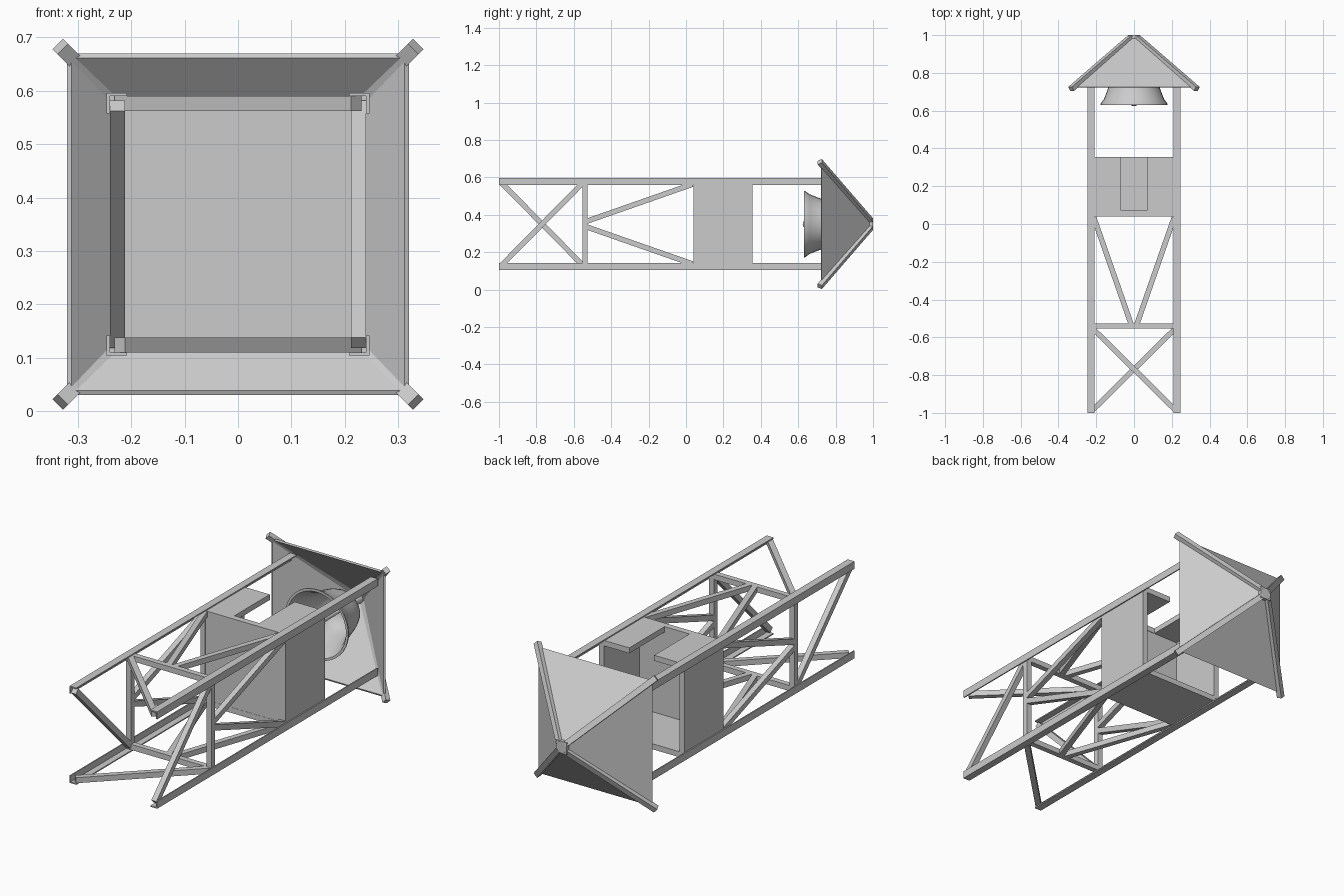
import bpy, bmesh, math
from mathutils import Matrix, Vector

if "Cube" in bpy.data.objects:
    bpy.data.objects.remove(bpy.data.objects["Cube"])

CZ = 0.35                       # height of the tower's long axis
BASE = Matrix.Translation((0, 0, CZ))


def turn(k):
    return BASE @ Matrix.Rotation(k * math.pi / 2, 4, 'Y')


def finish(bm, name, k=0):
    bmesh.ops.recalc_face_normals(bm, faces=bm.faces)
    bm.transform(turn(k))
    me = bpy.data.meshes.new(name)
    bm.to_mesh(me)
    bm.free()
    ob = bpy.data.objects.new(name, me)
    bpy.context.collection.objects.link(ob)
    return ob


def box(name, lo, hi, k=0):
    lo, hi = Vector(lo), Vector(hi)
    bm = bmesh.new()
    bmesh.ops.create_cube(bm, size=1, matrix=Matrix.Translation((lo + hi) / 2)
                          @ Matrix.Diagonal((*(hi - lo), 1)))
    return finish(bm, name, k)


def bar(name, a, b, width, depth, normal, k=0):
    a, b = Vector(a), Vector(b)
    d = (b - a).normalized()
    side = d.cross(Vector(normal)).normalized()
    n = side.cross(d)
    m = Matrix((d * (b - a).length, side * width, n * depth)).transposed().to_4x4()
    m.translation = (a + b) / 2
    bm = bmesh.new()
    bmesh.ops.create_cube(bm, size=1, matrix=m)
    return finish(bm, name, k)


def lathe(name, profile, steps=32):
    bm = bmesh.new()
    vs = [bm.verts.new((r, y, 0)) for r, y in profile]
    es = [bm.edges.new(p) for p in zip(vs, vs[1:])]
    bmesh.ops.spin(bm, geom=vs + es, axis=(0, 1, 0), cent=(0, 0, 0),
                   angle=2 * math.pi, steps=steps)
    bmesh.ops.remove_doubles(bm, verts=bm.verts, dist=1e-4)
    ob = finish(bm, name)
    bpy.context.view_layer.objects.active = ob
    ob.select_set(True)
    bpy.ops.object.shade_smooth_by_angle(angle=math.radians(40))
    ob.select_set(False)


OUT, IN, T = 0.246, 0.208, 0.006     # angle-iron post: outside, inside, wall
N0, N1 = 0.212, 0.24                 # depth range of braces and walls
MID = (N0 + N1) / 2
UP = (0, 0, 1)

for k in range(4):
    # angle-section corner post
    bm = bmesh.new()
    pts = [(OUT, OUT), (IN, OUT), (IN, OUT - T), (OUT - T, OUT - T), (OUT - T, IN), (OUT, IN)]
    f = bm.faces.new([bm.verts.new((x, -1, z)) for x, z in pts])
    ext = bmesh.ops.extrude_face_region(bm, geom=[f])['geom']
    bmesh.ops.translate(bm, vec=(0, 1.77, 0),
                        verts=[v for v in ext if isinstance(v, bmesh.types.BMVert)])
    finish(bm, f"corner_post_{k}", k)

    # lower diagonal, cross rail and V braces on each face
    bar(f"diagonal_brace_{k}", (0.222, -0.988, MID), (-0.222, -0.55, MID), 0.028, N1 - N0, UP, k)
    box(f"cross_rail_{k}", (-N1, -0.554, N0), (N0 + 0.01, -0.526, N1), k)
    for s in (-1, 1):
        bar(f"v_brace_{k}", (s * 0.012, -0.54, MID), (s * 0.213, 0.035, MID), 0.028, N1 - N0, UP, k)

    # hip rafter
    bar(f"hip_rafter_{k}", (0.015, 0.99, 0.015), (0.333, 0.715, 0.333), 0.028, 0.026, (0, 1, 0), k)

    # roof panel
    bm = bmesh.new()
    a, b = [(-0.32, 0.725), (-0.02, 0.99)], [(0.32, 0.725), (0.02, 0.99)]
    ring = []
    for off in (0, 0.012):
        ring.append([bm.verts.new((x, y - off * 0.3, -abs(a[i][0]) * -1 - off * 0.7))
                     for i, (x, y) in ((0, a[0]), (0, b[0]), (1, b[1]), (1, a[1]))])
    bm.faces.new(ring[0])
    bm.faces.new(ring[1][::-1])
    for i in range(4):
        j = (i + 1) % 4
        bm.faces.new((ring[0][i], ring[0][j], ring[1][j], ring[1][i]))
    finish(bm, f"roof_panel_{k}", k)

    # cabin wall, with a doorway gap on the top face
    spans = [(-0.222, -0.07), (0.07, 0.222)] if k == 0 else [(-0.222, 0.222)]
    for u0, u1 in spans:
        box(f"platform_wall_{k}", (u0, 0.04, N0), (u1, 0.355, N1), k)

# platform floor and roof cap
box("platform_floor", (-0.222, 0.041, -0.222), (0.222, 0.07, 0.222))
box("door_sill", (-0.07, 0.04, N0), (0.07, 0.072, N1))
box("roof_cap", (-0.03, 0.975, -0.03), (0.03, 1.0, 0.03))

# bell with hollow inside, hanger and clapper
lathe("bell", [(0, 0.875), (0.06, 0.868), (0.098, 0.84), (0.115, 0.8), (0.125, 0.76),
               (0.14, 0.71), (0.16, 0.66), (0.178, 0.636), (0.178, 0.63), (0.166, 0.63),
               (0.148, 0.66), (0.128, 0.71), (0.112, 0.76), (0.102, 0.8), (0.085, 0.835),
               (0.05, 0.855), (0, 0.86)])
lathe("clapper", [(0, 0.86), (0.008, 0.86), (0.01, 0.68)]
      + [(0.028 * math.sin(t), 0.652 + 0.028 * math.cos(t))
         for t in [0.4 + i * (math.pi - 0.4) / 8 for i in range(9)]], 16)
lathe("bell_hanger", [(0, 0.98), (0.02, 0.98), (0.02, 0.87), (0, 0.87)], 16)
